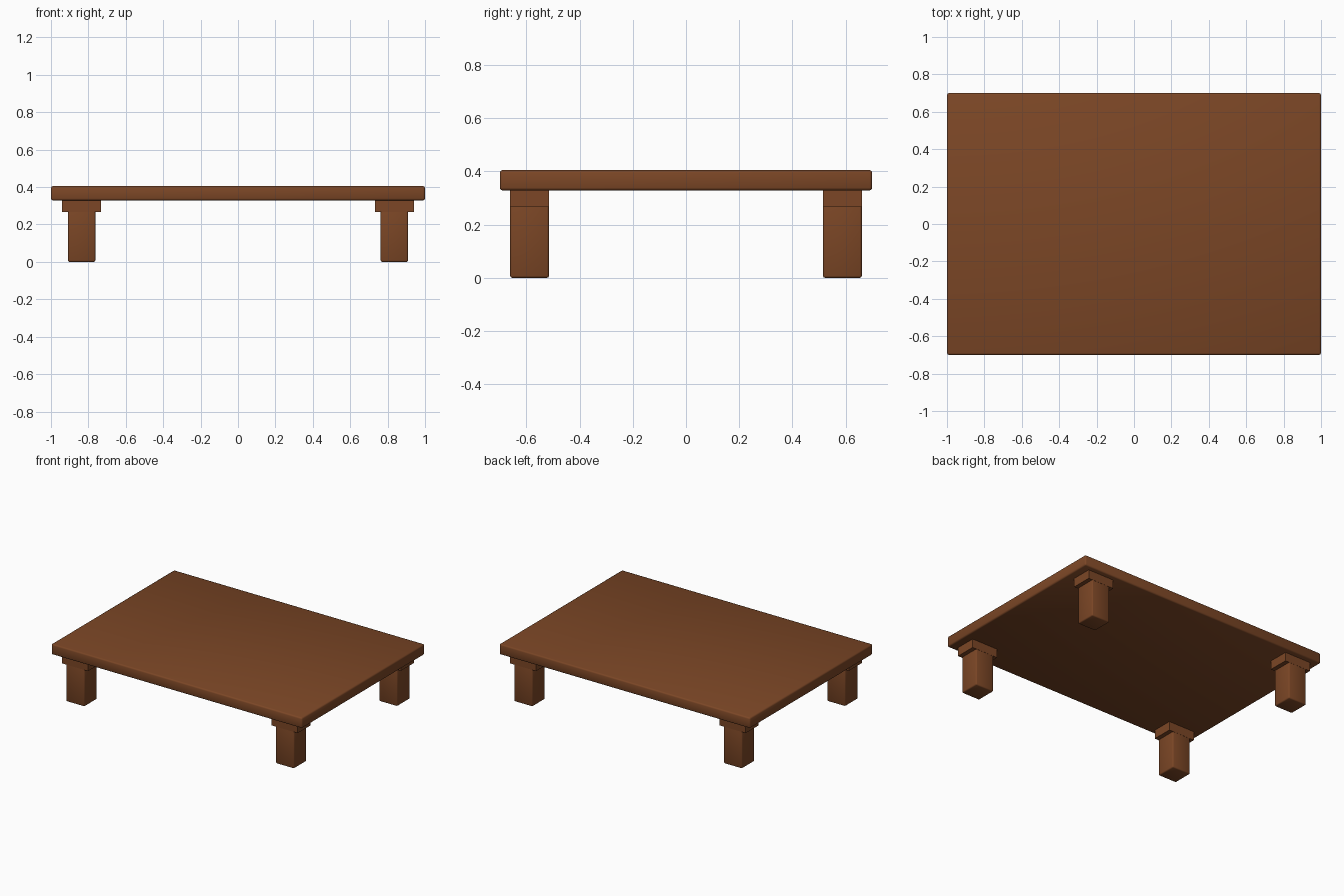
import bpy

if "Cube" in bpy.data.objects:
    bpy.data.objects.remove(bpy.data.objects["Cube"])

wood = bpy.data.materials.new("brown wood")
wood.diffuse_color = (0.2, 0.062, 0.019, 1)
wood.use_nodes = True
wood.node_tree.nodes["Principled BSDF"].inputs["Base Color"].default_value = wood.diffuse_color


def box(name, lo, hi, bevel=0.0):
    """Axis-aligned box from corner lo to corner hi with softened edges."""
    centre = [(a + b) / 2 for a, b in zip(lo, hi)]
    bpy.ops.mesh.primitive_cube_add(size=1, location=centre)
    ob = bpy.context.object
    ob.name = name
    ob.scale = [b - a for a, b in zip(lo, hi)]
    bpy.ops.object.transform_apply(location=False, rotation=False, scale=True)
    ob.data.materials.append(wood)
    if bevel:
        mod = ob.modifiers.new("soft edges", 'BEVEL')
        mod.width = bevel
        mod.segments = 2
        bpy.ops.object.shade_smooth()
    return ob


# Table top
box("table_top", (-1, -0.7, 0.329), (1, 0.7, 0.405), 0.01)

# Four legs, each with a wider block under the top
for sx, side in ((-1, "left"), (1, "right")):
    for sy, end in ((-1, "front"), (1, "back")):
        x, y = sx * 0.836, sy * 0.588
        box(f"{end}_{side}_leg", (x - 0.073, y - 0.073, 0),
            (x + 0.073, y + 0.073, 0.33), 0.008)
        box(f"{end}_{side}_leg_block", (x - 0.104, y - 0.074, 0.266),
            (x + 0.104, y + 0.074, 0.331))
